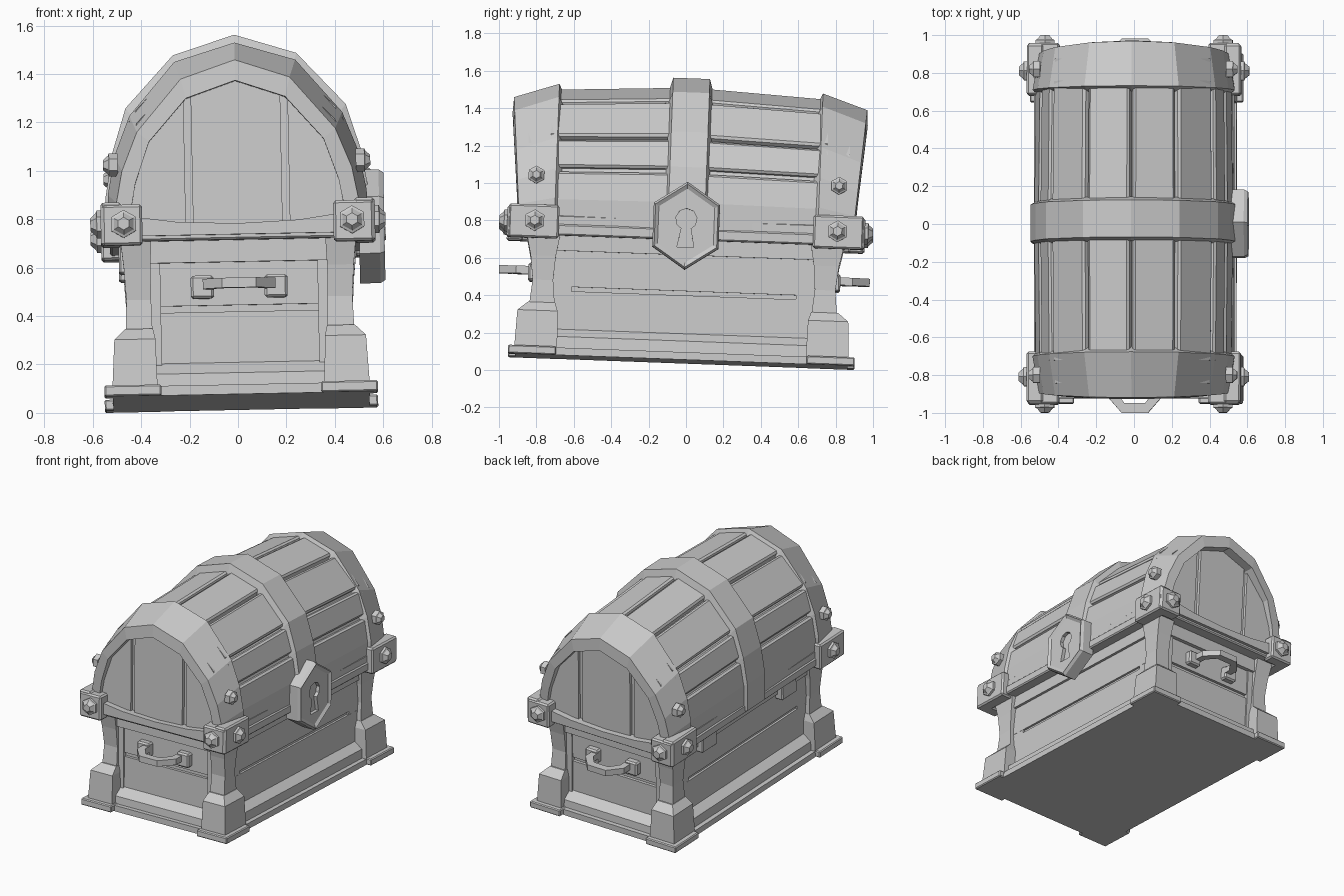
import bpy, bmesh, math
from mathutils import Matrix, Vector

if "Cube" in bpy.data.objects:
    bpy.data.objects.remove(bpy.data.objects["Cube"])

grey = bpy.data.materials.new("plain grey")
grey.diffuse_color = (0.6, 0.6, 0.6, 1)
grey.use_nodes = True
grey.node_tree.nodes["Principled BSDF"].inputs["Base Color"].default_value = grey.diffuse_color


def finish(name, bm, bevel=0.0):
    if bevel:
        bmesh.ops.bevel(bm, geom=bm.edges[:], offset=bevel, segments=1, affect='EDGES')
    bmesh.ops.recalc_face_normals(bm, faces=bm.faces[:])
    me = bpy.data.meshes.new(name)
    bm.to_mesh(me)
    bm.free()
    me.materials.append(grey)
    ob = bpy.data.objects.new(name, me)
    bpy.context.collection.objects.link(ob)
    return ob


def loft(name, loops, cap=True, bevel=0.0):
    """Skin a row of closed loops with equal point counts."""
    bm = bmesh.new()
    rings = [[bm.verts.new(p) for p in lp] for lp in loops]
    n = len(rings[0])
    for a, b in zip(rings, rings[1:]):
        for i in range(n):
            j = (i + 1) % n
            bm.faces.new((a[i], a[j], b[j], b[i]))
    if cap:
        bm.faces.new(rings[0])
        bm.faces.new(rings[-1])
    return finish(name, bm, bevel)


def box(name, x0, x1, y0, y1, z0, z1, bevel=0.0):
    return loft(name, [[(x0, y0, z), (x1, y0, z), (x1, y1, z), (x0, y1, z)]
                       for z in (z0, z1)], bevel=bevel)


def prism_y(name, pts, y0, y1):
    return loft(name, [[(x, y, z) for x, z in pts] for y in (y0, y1)])


def bolt(name, pos, axis, r=0.058, h=0.045):
    """Hexagonal stud: flat collar and a tapered head."""
    a = Vector(axis)
    u, v = Vector((0, 0, 1)), a.cross(Vector((0, 0, 1)))
    ring = lambda rad, d: [Vector(pos) + a * d + (u * math.cos(k * math.pi / 3)
                           + v * math.sin(k * math.pi / 3)) * rad for k in range(6)]
    loft(name, [ring(r, -0.02), ring(r, h * 0.4), ring(r * 0.8, h * 0.5), ring(r * 0.45, h)])


def full(half):
    """Mirror a half arch (bottom to peak) into a whole one."""
    return [(-x, z) for x, z in half] + [(x, z) for x, z in half[-2::-1]]


def scaled(pts, sx, sz):
    return [(x * sx, 0.66 + (z - 0.66) * sz) for x, z in pts]


def at(pts, y):
    return [(x, y, z) for x, z in pts]


ARCH = full([(.545, .66), (.545, .85), (.515, 1.03), (.455, 1.22), (.255, 1.435), (0, 1.515)])
END_OUT = full([(.535, .66), (.535, .84), (.505, 1.0), (.44, 1.165), (.25, 1.385), (0, 1.46)])
END_FRONT = full([(.505, .66), (.50, .80), (.475, .93), (.41, 1.09), (.225, 1.305), (0, 1.38)])
END_IN = full([(.445, .66), (.44, .77), (.42, .88), (.36, 1.05), (.205, 1.225), (0, 1.295)])

# lid: core
loft("lid_core", [at(scaled(ARCH, .90, .84), -.86), at(scaled(ARCH, .92, .90), 0),
                  at(scaled(ARCH, .90, .84), .86)])

# lid: one plank per arch facet, with gaps between planks
for i in range(len(ARCH) - 1):
    def section(y, sx, sz):
        a, b = [Vector(p) for p in scaled(ARCH, sx, sz)[i:i + 2]]
        d = (b - a).normalized()
        nrm = Vector((-d.y, d.x))
        g0 = 0 if i in (0, 1, 9) else .013
        g1 = 0 if i in (0, 8, 9) else .013
        a2, b2 = a + d * g0, b - d * g1
        q = [a2 - nrm * .05, a2 - nrm * .012 * (g0 > 0), a2 + d * .012 * (g0 > 0),
             b2 - d * .012 * (g1 > 0), b2 - nrm * .012 * (g1 > 0), b2 - nrm * .05]
        if not g0:
            q[1] = a2 - nrm * .02
        if not g1:
            q[4] = b2 - nrm * .02
        return [(p.x, y, p.y) for p in q]
    loft(f"lid_plank_{i}", [section(-.74, .95, .905), section(0, .965, .95),
                            section(.74, .95, .905)])

# lid: middle band
loft("middle_band", [at(scaled(ARCH, .93, .92), -.118), at(ARCH, -.098),
                     at(ARCH, .098), at(scaled(ARCH, .93, .92), .118)])


def flare(pts, y0, y1):
    """Ends lean outward toward the top."""
    return [(x, y0 + (y1 - y0) * max(0, (z - .8) / .58), z) for x, z in pts]


for s, side in ((-1, "front"), (1, "back")):
    # lid: flared end band and its recessed plank panel
    loops = [at(scaled(END_OUT, .93, .92), .675), at(END_OUT, .705),
             flare(END_FRONT, .90, .945), flare(END_IN, .905, .958), at(END_IN, .85)]
    loft(f"{side}_end_band", [[(x, y * s, z) for x, y, z in lp] for lp in loops], cap=False)
    prism_y(f"{side}_lid_panel_middle", [(-.185, .68), (.185, .68), (.185, 1.26),
                                         (0, 1.32), (-.185, 1.26)], .84 * s, .882 * s)
    for m in (-1, 1):
        prism_y(f"{side}_lid_panel_side", [(m * x, z) for x, z in
                ((.215, .68), (.215, 1.24), (.38, 1.07), (.45, .88), (.46, .68))],
                .84 * s, .88 * s)
    # lid: dipped sill between the corner brackets
    prism_y(f"{side}_sill", [(-.5, .66), (.5, .66), (.5, .75), (.25, .715), (0, .705),
                             (-.25, .715), (-.5, .75)], .85 * s, .922 * s)

    # base end: planks, rails and handle
    box(f"{side}_lower_plank", -.37, .37, .74 * s, .79 * s, .10, .345)
    box(f"{side}_upper_plank", -.37, .37, .74 * s, .79 * s, .372, .56)
    box(f"{side}_top_rail", -.38, .38, .74 * s, .818 * s, .55, .64)
    loft(f"{side}_bottom_rail", [[(x, y * s, z) for y, z in
         ((.74, .03), (.86, .03), (.855, .09), (.79, .135), (.74, .135))] for x in (-.4, .4)])
    for m in (-1, 1):
        box(f"{side}_handle_plate", m * .105, m * .20, .78 * s, .835 * s, .40, .495, .01)
        box(f"{side}_inner_stile", m * .325, m * .38, .74 * s, .80 * s, .10, .58)
    path = [(-.15, .80, -.13), (-.15, .90, -.11), (-.07, .992, -.065),
            (.07, .992, .065), (.15, .90, .11), (.15, .80, .13)]
    inner = [.80, .875, .94, .94, .875, .80]
    loft(f"{side}_handle", [[(x, yo * s, .437), (x, yo * s, .478), (xi, yi * s, .478),
                             (xi, yi * s, .437)] for (x, yo, _), yi, xi in
         zip(path, inner, (-.105, -.105, -.055, .055, .105, .105))])

# lid rim
box("lid_rim", -.53, .53, -.90, .90, .64, .70, .008)
box("lid_lower_strip", -.522, .522, -.86, .86, .69, .75, .008)

# base core and floor plate
box("base_core", -.425, .425, -.77, .77, .02, .65)
box("floor_plate", -.53, .53, -.89, .89, 0, .04)

for m, side in ((-1, "left"), (1, "right")):
    # base long sides: planks and rails
    box(f"{side}_lower_plank", m * .40, m * .44, -.70, .70, .10, .345)
    box(f"{side}_upper_plank", m * .40, m * .44, -.70, .70, .368, .60)
    box(f"{side}_groove_end_a", m * .40, m * .439, -.70, -.60, .33, .38)
    box(f"{side}_groove_end_b", m * .40, m * .439, .60, .70, .33, .38)
    box(f"{side}_top_rail", m * .40, m * .458, -.70, .70, .56, .64)
    loft(f"{side}_bottom_rail", [[(m * x, y, z) for x, z in
         ((.40, .03), (.50, .03), (.495, .10), (.44, .14), (.40, .14))] for y in (-.7, .7)])

    for s, end in ((-1, "front"), (1, "back")):
        tag = f"{end}_{side}"

        def post(name, sections):
            loft(name, [[(m * xi, s * yi, z), (m * xo, s * yi, z), (m * xo, s * yo, z),
                         (m * xi, s * yo, z)] for xi, xo, yi, yo, z in sections])
        # corner foot, pad and waisted pillar
        box(f"{tag}_foot_pad", m * .33, m * .565, s * .67, s * .927, 0, .045, .006)
        post(f"{tag}_foot", [(.345, .532, .665, .895, .03), (.35, .52, .67, .885, .235),
                             (.36, .475, .685, .83, .28)])
        post(f"{tag}_pillar", [(.36, .475, .68, .83, .2), (.365, .467, .70, .81, .40),
                               (.365, .475, .69, .825, .53), (.36, .487, .67, .85, .645)])
        # L-shaped corner bracket
        box(f"{tag}_bracket_end", m * .395, m * .562, s * .87, s * .957, .622, .79, .01)
        box(f"{tag}_bracket_side", m * .48, m * .567, s * .68, s * .95, .622, .80, .01)
        # studs
        bolt(f"{tag}_end_bolt", (m * .472, s * .955, .71), (0, s, 0))
        bolt(f"{tag}_side_bolt", (m * .565, s * .81, .715), (m, 0, 0))
        bolt(f"{tag}_band_bolt", (m * .512, s * .81, .96), (m, 0, 0), .048, .04)

# hinges on the left side
for y in (-.44, .44):
    box("hinge", -.495, -.42, y - .08, y + .08, .52, .66, .008)

# hexagonal lock with a sunken face and keyhole
hexa = lambda x, r: [(x, r * .87 * math.sin(k * math.pi / 3),
                      .715 + r * math.cos(k * math.pi / 3)) for k in range(6)]
lock = loft("lock_plate", [hexa(.50, .235), hexa(.585, .235), hexa(.605, .222),
                           hexa(.592, .198)])
hole = [(-.045, .60), (.045, .60), (.025, .70)]
hole += [(.057 * math.cos(math.radians(t)), .75 + .057 * math.sin(math.radians(t)))
         for t in range(-30, 211, 40)] + [(-.025, .70)]
cutter = loft("keyhole_cutter", [[(x, y, z) for y, z in hole] for x in (.568, .65)])
cutter.hide_render = True
mod = lock.modifiers.new("keyhole", 'BOOLEAN')
mod.operation, mod.solver, mod.object = 'DIFFERENCE', 'EXACT', cutter
bpy.context.view_layer.objects.active = lock
bpy.ops.object.modifier_apply(modifier=mod.name)
bpy.data.objects.remove(cutter)

# lean the whole chest slightly, then stand it on the ground and centre it
lean = Matrix.Rotation(-.02, 4, 'Y') @ Matrix.Rotation(-.037, 4, 'X')
meshes = [o.data for o in bpy.context.collection.objects]
for me in meshes:
    me.transform(lean)
co = [v.co for me in meshes for v in me.vertices]
lo = [min(c[k] for c in co) for k in range(3)]
hi = [max(c[k] for c in co) for k in range(3)]
shift = Matrix.Translation((-(lo[0] + hi[0]) / 2, -(lo[1] + hi[1]) / 2, -lo[2]))
for me in meshes:
    me.transform(shift)
